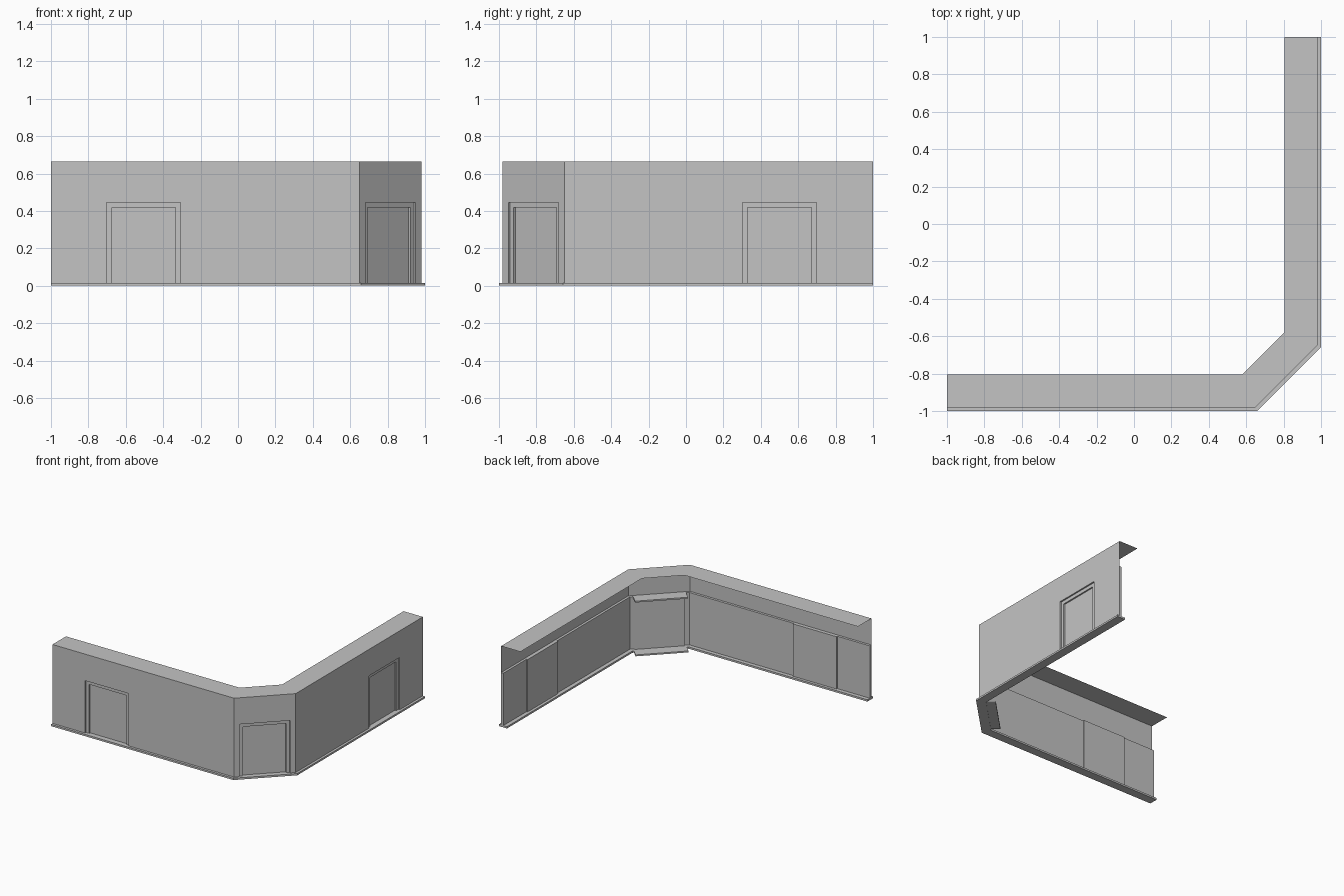
import bpy
import bmesh
from mathutils import Vector, Matrix

if "Cube" in bpy.data.objects:
    bpy.data.objects.remove(bpy.data.objects["Cube"], do_unlink=True)

grey = bpy.data.materials.new("plain_grey")
grey.use_nodes = True
colour = (0.55, 0.55, 0.55, 1)
grey.diffuse_color = colour
grey.node_tree.nodes["Principled BSDF"].inputs["Base Color"].default_value = colour

BASE, LINTEL, TOP = 0.015, 0.445, 0.663
SKIN = 0.02


def finish(name, bm):
    mesh = bpy.data.meshes.new(name)
    bm.to_mesh(mesh)
    bm.free()
    mesh.materials.append(grey)
    obj = bpy.data.objects.new(name, mesh)
    bpy.context.collection.objects.link(obj)
    return obj


def inward(d):
    return Vector((-d.y, d.x))


def sweep(name, path, profile, closed=False, caps=False):
    """Carry an (inward offset, height) profile along a mitred ground path."""
    bm = bmesh.new()
    dirs = [(b - a).normalized() for a, b in zip(path, path[1:])]
    rings = []
    for i, p in enumerate(path):
        n0 = inward(dirs[max(i - 1, 0)])
        n1 = inward(dirs[min(i, len(dirs) - 1)])
        mitre = (n0 + n1) / (1 + n0.dot(n1))
        rings.append([bm.verts.new((*(p + mitre * o), z)) for o, z in profile])
    count = len(profile)
    for a, b in zip(rings, rings[1:]):
        for j in range(count if closed else count - 1):
            k = (j + 1) % count
            bm.faces.new((a[j], b[j], b[k], a[k]))
    if caps:
        bm.faces.new(rings[0])
        bm.faces.new(rings[-1][::-1])
    if closed:
        bmesh.ops.recalc_face_normals(bm, faces=bm.faces)
    return finish(name, bm)


def rect(o0, o1, z0, z1):
    return [(o0, z0), (o1, z0), (o1, z1), (o0, z1)]


def block(name, centre, d, along, depth, height):
    """Box given by ranges along the wall, inward from it, and upward."""
    n = inward(d)
    bm = bmesh.new()
    bmesh.ops.create_cube(bm, size=1)
    ranges = (along, depth, height)
    for v in bm.verts:
        s, t, z = [r[0] if c < 0 else r[1] for r, c in zip(ranges, v.co)]
        v.co = (*(centre + d * s + n * t), z)
    return finish(name, bm)


# Ground line of the outer wall
start, corner_a = Vector((-1, -0.98)), Vector((0.65, -0.98))
corner_b, end = Vector((0.98, -0.65)), Vector((0.98, 1))
path = [start, corner_a, corner_b, end]
along_x, along_y = Vector((1, 0)), Vector((0, 1))
diagonal = (corner_b - corner_a).normalized()

# Plinth, upper wall and flat roof
sweep("plinth", path, rect(-0.02, 0.053, 0, BASE), closed=True, caps=True)
sweep("upper_wall_and_roof", path,
      [(SKIN, LINTEL), (0, LINTEL), (0, TOP), (0.175, TOP)])

# Recessed doorways: name, centre, direction, half width
doors = [("front", Vector((-0.505, -0.98)), along_x, 0.198),
         ("corner", (corner_a + corner_b) / 2, diagonal, 0.19),
         ("side", Vector((0.98, 0.5)), along_y, 0.198)]
FRAME = 0.028
for name, c, d, w in doors:
    inner = w - FRAME
    block(name + "_door_panel", c, d, (-w, w), (0.024, 0.03), (BASE, LINTEL))
    for side, s in (("left", -1), ("right", 1)):
        span = sorted((s * w, s * inner))
        block(f"{name}_door_{side}_jamb", c, d, span, (0.012, 0.026), (BASE, LINTEL))
    block(name + "_door_head", c, d, (-inner, inner), (0.012, 0.026),
          (LINTEL - FRAME, LINTEL))

# Lower wall runs between the doorways
edges = [(c - d * w, c + d * w) for _, c, d, w in doors]
runs = [[start, edges[0][0]],
        [edges[0][1], corner_a, edges[1][0]],
        [edges[1][1], corner_b, edges[2][0]],
        [edges[2][1], end]]
lower = [(0, LINTEL), (0, BASE), (SKIN, BASE), (SKIN, LINTEL)]
for i, run in enumerate(runs):
    sweep(f"lower_wall_{i + 1}", run, lower, caps=True)

# Ledge and threshold inside the corner doorway
mid = doors[1][1]
block("corner_ledge", mid, diagonal, (-0.2, 0.2), (SKIN, 0.1), (LINTEL - 0.012, LINTEL))
block("corner_threshold", mid, diagonal, (-0.2, 0.2), (0.05, 0.125), (0.003, BASE))
